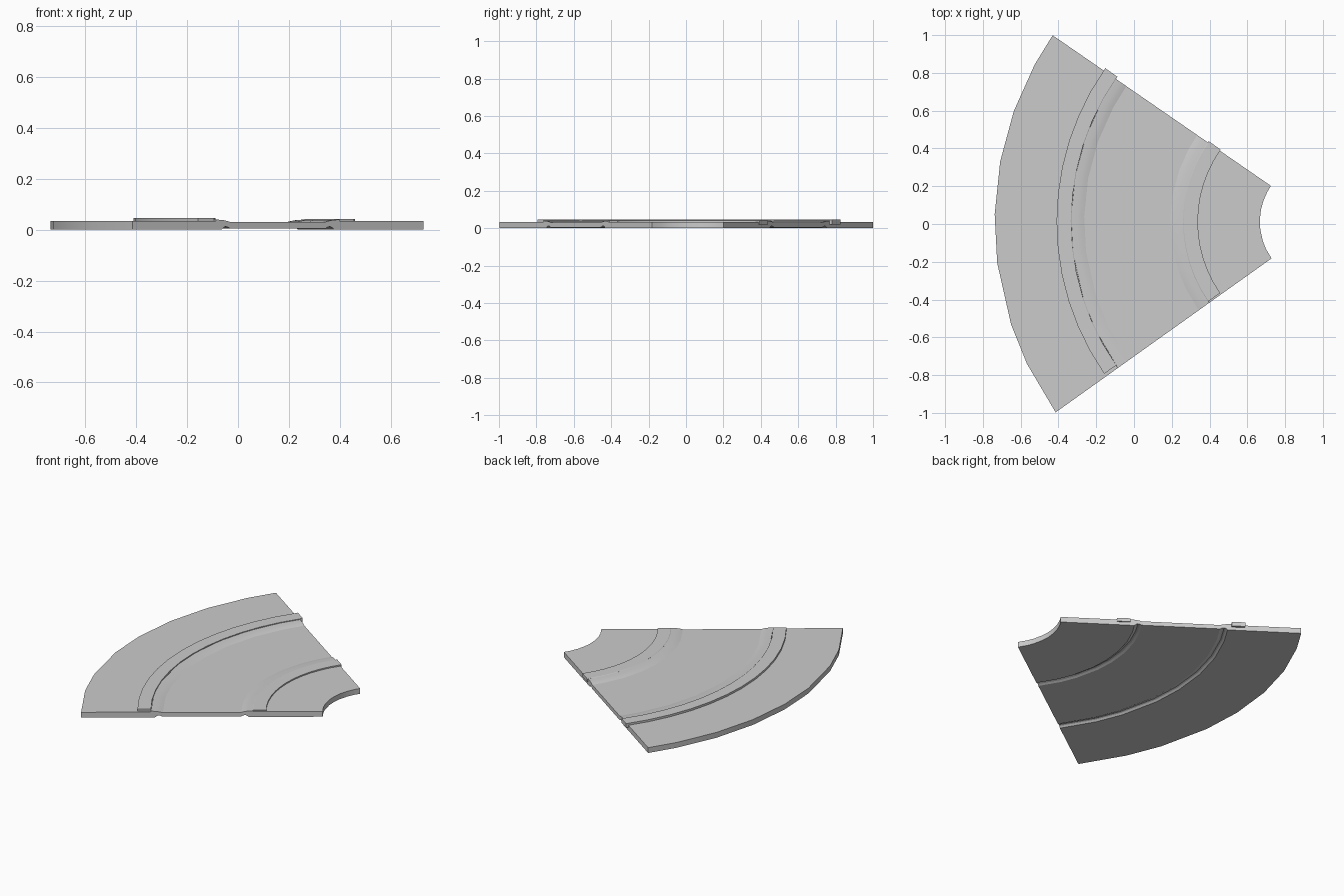
import bpy, bmesh
from math import sin, cos, radians

if "Cube" in bpy.data.objects:
    bpy.data.objects.remove(bpy.data.objects["Cube"])

CX, CY = 1.0, 0.012      # centre of the bend
MID = 1.036              # radius of the road's centre line


def sweep(name, profile, angles):
    """Sweep a closed (radius, z) profile around the bend centre."""
    bm = bmesh.new()
    rings = []
    for a in angles:
        c, s = cos(radians(a)), sin(radians(a))
        rings.append([bm.verts.new((CX - r * c, CY + r * s, z)) for r, z in profile])
    n = len(profile)
    for p, q in zip(rings, rings[1:]):
        for i in range(n):
            j = (i + 1) % n
            bm.faces.new((p[i], p[j], q[j], q[i]))
    bm.faces.new(rings[0])
    bm.faces.new(rings[-1])
    bmesh.ops.recalc_face_normals(bm, faces=bm.faces)
    me = bpy.data.meshes.new(name)
    bm.to_mesh(me)
    bm.free()
    ob = bpy.data.objects.new(name, me)
    bpy.context.collection.objects.link(ob)
    bpy.ops.object.select_all(action='DESELECT')
    ob.select_set(True)
    bpy.context.view_layer.objects.active = ob
    bpy.ops.object.shade_smooth_by_angle(angle=radians(12))
    return ob


# Road slab: half profile as offsets from the centre line, mirrored
top = [(0.228, 0.030), (0.245, 0.0345), (0.265, 0.038), (0.297, 0.040),
       (0.298, 0.034), (0.702, 0.034)]
bottom = [(0.702, 0.0), (0.272, 0.0), (0.262, 0.009), (0.252, 0.013),
          (0.240, 0.010), (0.228, 0.004)]
half = top + bottom
profile = [(MID + d, z) for d, z in half] + [(MID - d, z) for d, z in reversed(half)]
sweep("road_slab", profile, [34.6, 28.6, 19.7, 10.6, 1.3, -7.2, -18.2, -25.6, -35.5])

# Kerbs: slightly shifted along the bend so one end overhangs the slab
for name, side, z in (("outer_kerb", 1, 0.047), ("inner_kerb", -1, 0.042)):
    a, b = MID + side * 0.296, MID + side * 0.374
    prof = [(a, 0.02), (a, z - 0.002), (a + side * 0.003, z), (b, z), (b, 0.02)]
    sweep(name, prof, [35.2 - 70 * i / 12 for i in range(13)])
